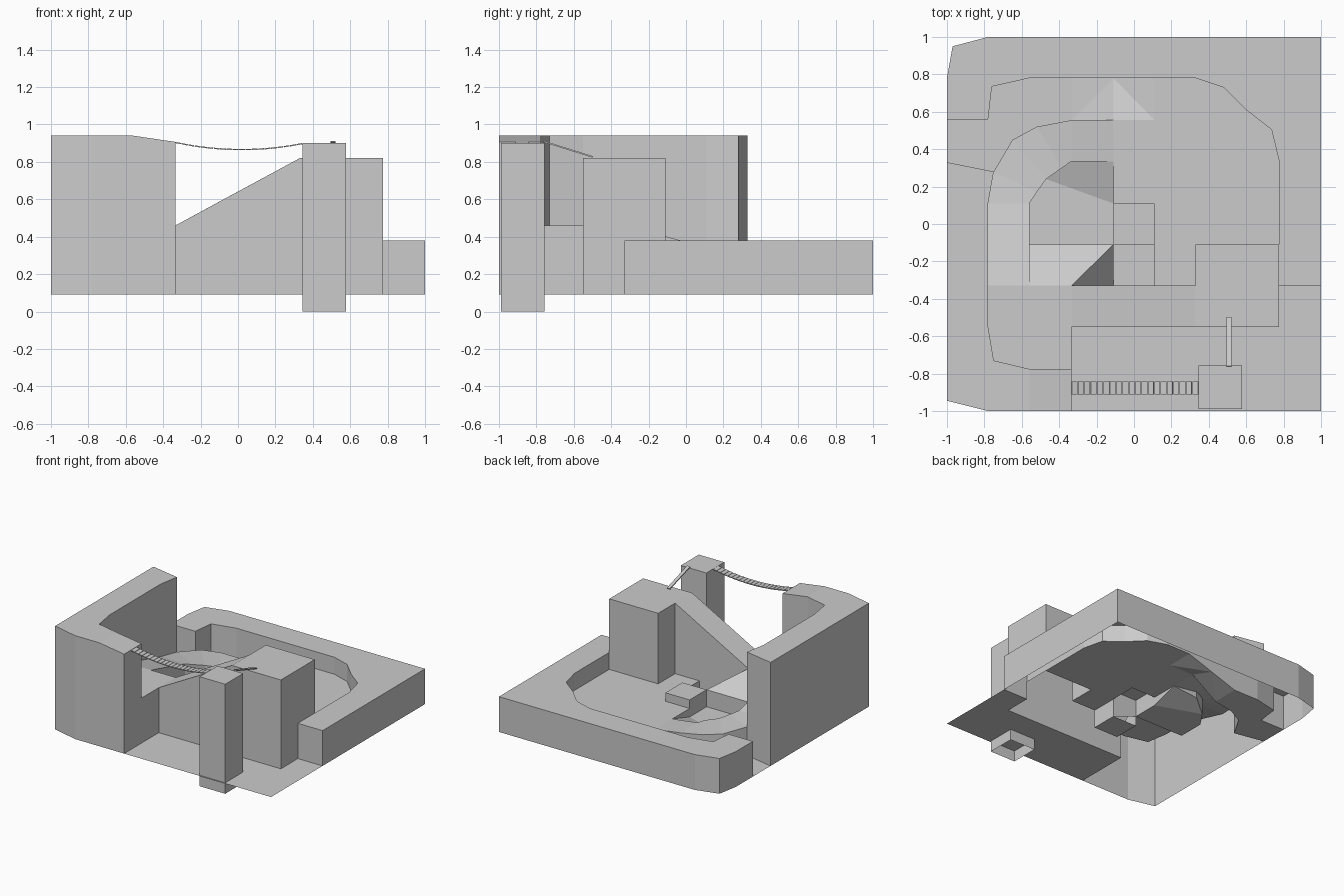
import bpy, math

G, PIT, LOW, PLAT, TOP = 0.09, 0.24, 0.38, 0.46, 0.82   # main terrain levels


def build(name, faces):
    """Open sheet mesh from a list of polygons."""
    verts, idx, polys = [], {}, []
    for f in faces:
        poly = []
        for p in f:
            k = tuple(round(c, 4) for c in p)
            if k not in idx:
                idx[k] = len(verts)
                verts.append(k)
            if idx[k] not in poly:
                poly.append(idx[k])
        if len(poly) > 2:
            polys.append(poly)
    me = bpy.data.meshes.new(name)
    me.from_pydata(verts, [], polys)
    me.update()
    ob = bpy.data.objects.new(name, me)
    bpy.context.collection.objects.link(ob)
    return ob


def walls(pts):
    """Vertical quads along (x, y, top, bottom); they face left of travel."""
    out = []
    for a, b in zip(pts, pts[1:]):
        if a[:2] != b[:2]:
            out.append([(a[0], a[1], a[2]), (b[0], b[1], b[2]), (b[0], b[1], b[3]), (a[0], a[1], a[3])])
    return out


def flat(pts, z):
    return [(x, y, z) for x, y in pts]


def solid(name, pts):
    """Clockwise outline with a top and a skirt, open below."""
    return build(name, [[p[:3] for p in reversed(pts)]] + walls(pts + pts[:1]))


def box(name, size, loc, rot=(0, 0, 0)):
    bpy.ops.mesh.primitive_cube_add(size=1, location=loc, rotation=rot)
    ob = bpy.context.object
    ob.name = name
    ob.scale = size
    return ob


# low wall around the back and right of the pit
arc = [(-0.335, 0.78), (-0.56, 0.78), (-0.76, 0.735), (-0.78, 0.56)]
bowl = [(0.775, -0.11), (0.775, 0.34), (0.735, 0.505), (0.6, 0.61), (0.48, 0.73), (0.33, 0.78), (0.11, 0.78)]
outer = [(-1, 0.56), (-1, 0.78), (-0.97, 0.95), (-0.78, 1), (1, 1), (1, -0.33), (0.775, -0.33)]
solid("low_wall",
      [(x, y, LOW, G) for x, y in outer] + [(0.775, -0.33, LOW, PIT)]
      + [(x, y, LOW, PIT) for x, y in bowl] + [(-0.11, 0.78, LOW, 0.165)]
      + [(x, y, LOW, G) for x, y in arc])

# high wall at the left, its front end sloping towards the bridge
H, E = 0.94, 0.907
build("high_wall", [
    flat([(-1, 0.33), (-1, -0.945), (-0.78, -1), (-0.56, -1), (-0.56, -0.775),
          (-0.75, -0.73), (-0.78, -0.55), (-0.78, 0.11), (-0.75, 0.28)], H),
    [(-0.56, -1, H), (-0.335, -1, E), (-0.335, -0.775, E), (-0.56, -0.775, H)],
] + walls([(-0.75, 0.28, H, 0.325), (-0.78, 0.11, H, 0.343), (-0.78, -0.33, H, PLAT),
           (-0.78, -0.55, H, PLAT), (-0.75, -0.73, H, PLAT), (-0.56, -0.775, H, PLAT),
           (-0.335, -0.775, E, PLAT), (-0.335, -0.775, E, G), (-0.335, -1, E, G),
           (-0.56, -1, H, G), (-0.78, -1, H, G), (-1, -0.945, H, G), (-1, 0.33, H, G),
           (-0.75, 0.28, H, G)])[0:])

# ground in front, and the corridor entering from the left
build("front_ground", [flat([(-0.335, -1), (1, -1), (1, -0.33), (0.775, -0.33),
                             (0.775, -0.55), (-0.335, -0.55)], G)])
build("corridor_floor", [
    flat([(-1, 0.33), (-0.75, 0.28), (-0.65, 0.45), (-0.52, 0.52), (-0.335, 0.555)]
         + arc + [(-1, 0.56)], G)])
a, b, c = (-0.335, 0.555, G), (-0.11, 0.555, PIT), (0.11, 0.555, PIT)
d, e, f = (-0.335, 0.78, G), (-0.11, 0.78, 0.165), (0.11, 0.78, PIT)
build("corridor_slope", [[a, b, e], [a, e, d], [b, c, e], [c, f, e]])

# pit floor
build("pit_floor", [flat(bowl + [(0.11, 0.555), (-0.11, 0.555), (-0.11, 0.11), (0.11, 0.11),
                                 (0.11, -0.33), (0.33, -0.33), (0.33, -0.11)], PIT)])

# curved path climbing round the left side
hs = [PIT, 0.27, 0.29, 0.305, 0.325, 0.343, PLAT]
out = [(-0.11, 0.555), (-0.335, 0.555), (-0.52, 0.52), (-0.65, 0.45), (-0.75, 0.28), (-0.78, 0.11), (-0.78, -0.33)]
inn = [(-0.11, 0.335), (-0.335, 0.335), (-0.385, 0.3), (-0.47, 0.24), (-0.52, 0.17), (-0.56, 0.11), (-0.56, -0.33)]
W = 0.17
ib = [PIT, 0.22, 0.2, W, W, W, PLAT]
O = [(x, y, z) for (x, y), z in zip(out, hs)]
I = [(x, y, z) for (x, y), z in zip(inn, hs)]
inner = [(*p, q) for p, q in zip(I, ib)]
inner.insert(6, (-0.56, -0.11, 0.402, W))
inner.insert(7, (-0.56, -0.11, 0.402, 0.31))
build("curved_path", [[O[i], O[i + 1], I[i + 1], I[i]] for i in range(6)]
      + walls([(*p, PIT if i == 0 else G) for i, p in enumerate(O[:5])][::-1])
      + walls(inner))

# landing at the corner of the path
build("landing", [flat([(-0.78, -0.33), (-0.78, -0.55), (-0.75, -0.73), (-0.56, -0.775),
                        (-0.335, -0.775), (-0.335, -0.33)], PLAT)]
      + walls([(-0.335, -0.55, PLAT, G), (-0.335, -0.775, PLAT, G)]))

# ramp up to the tall block
build("ramp", [[(-0.335, -0.55, PLAT), (0.33, -0.55, TOP), (0.33, -0.33, TOP), (-0.335, -0.33, PLAT)]]
      + walls([(0.33, -0.55, TOP, G), (-0.335, -0.55, PLAT, G)])
      + walls([(-0.335, -0.33, PLAT, PLAT), (-0.11, -0.33, 0.582, G), (0.11, -0.33, 0.701, G),
               (0.11, -0.33, 0.701, PIT), (0.33, -0.33, TOP, PIT)]))
build("tall_block", [flat([(0.33, -0.55), (0.775, -0.55), (0.775, -0.11), (0.33, -0.11)], TOP)]
      + walls([(0.33, -0.33, TOP, PIT), (0.33, -0.11, TOP, PIT), (0.775, -0.11, TOP, PIT),
               (0.775, -0.11, TOP, LOW), (0.775, -0.33, TOP, LOW), (0.775, -0.33, TOP, G),
               (0.775, -0.55, TOP, G), (0.33, -0.55, TOP, G)]))

# small centre step, hollow and side slope
S = 0.31
solid("centre_step", [(-0.11, -0.11, S, W), (-0.11, 0.11, S, W), (-0.11, 0.11, S, PIT),
                      (0.11, 0.11, S, PIT), (0.11, -0.11, S, PIT), (0.11, -0.11, S, G)])
build("hollow", [flat([(-0.11, -0.33), (0.11, -0.33), (0.11, -0.11), (-0.11, -0.11)], G)]
      + walls([(0.11, -0.11, PIT, G), (0.11, -0.33, PIT, G)][::-1]))
build("side_slope", [
    [(-0.56, -0.33, PLAT), (-0.335, -0.33, PLAT), (-0.11, -0.11, S), (-0.56, -0.11, S)],
    [(-0.335, -0.33, PLAT), (-0.11, -0.33, G), (-0.11, -0.11, S)]]
    + walls([(-0.56, -0.11, S, W), (-0.11, -0.11, S, W)])
    + walls([(-0.11, -0.11, S, G), (-0.11, -0.33, G, G)]))
build("inner_floor", [
    flat([(-0.56, -0.11), (-0.11, -0.11), (-0.11, 0.11), (-0.47, 0.24), (-0.52, 0.17), (-0.56, 0.11)], W),
    [(-0.47, 0.24, W), (-0.11, 0.11, W), (-0.11, 0.335, PIT), (-0.335, 0.335, 0.22), (-0.385, 0.3, 0.2)]]
    + walls([(-0.11, 0.335, PIT, PIT), (-0.11, 0.11, PIT, W)]))

# free-standing tower, open below
solid("tower", [(0.345, -0.99, 0.9, 0), (0.345, -0.757, 0.9, 0), (0.577, -0.757, 0.9, 0), (0.577, -0.99, 0.9, 0)])

# plank from the tower to the block
box("plank", (0.027, 0.275, 0.008), (0.508, -0.63, 0.868), (-math.atan2(0.08, 0.255), 0, 0))


# sagging bridge of slats
def sag(x):
    t = (x + 0.335) / 0.68
    return 0.904 - 0.006 * t - 0.14 * t * (1 - t)


n = 20
for i in range(n):
    x = -0.335 + 0.68 * (i + 0.5) / n
    slope = (sag(x + 0.01) - sag(x - 0.01)) / 0.02
    box("bridge_slat", (0.031, 0.07, 0.007), (x, -0.877, sag(x)), (0, -math.atan(slope), 0))
